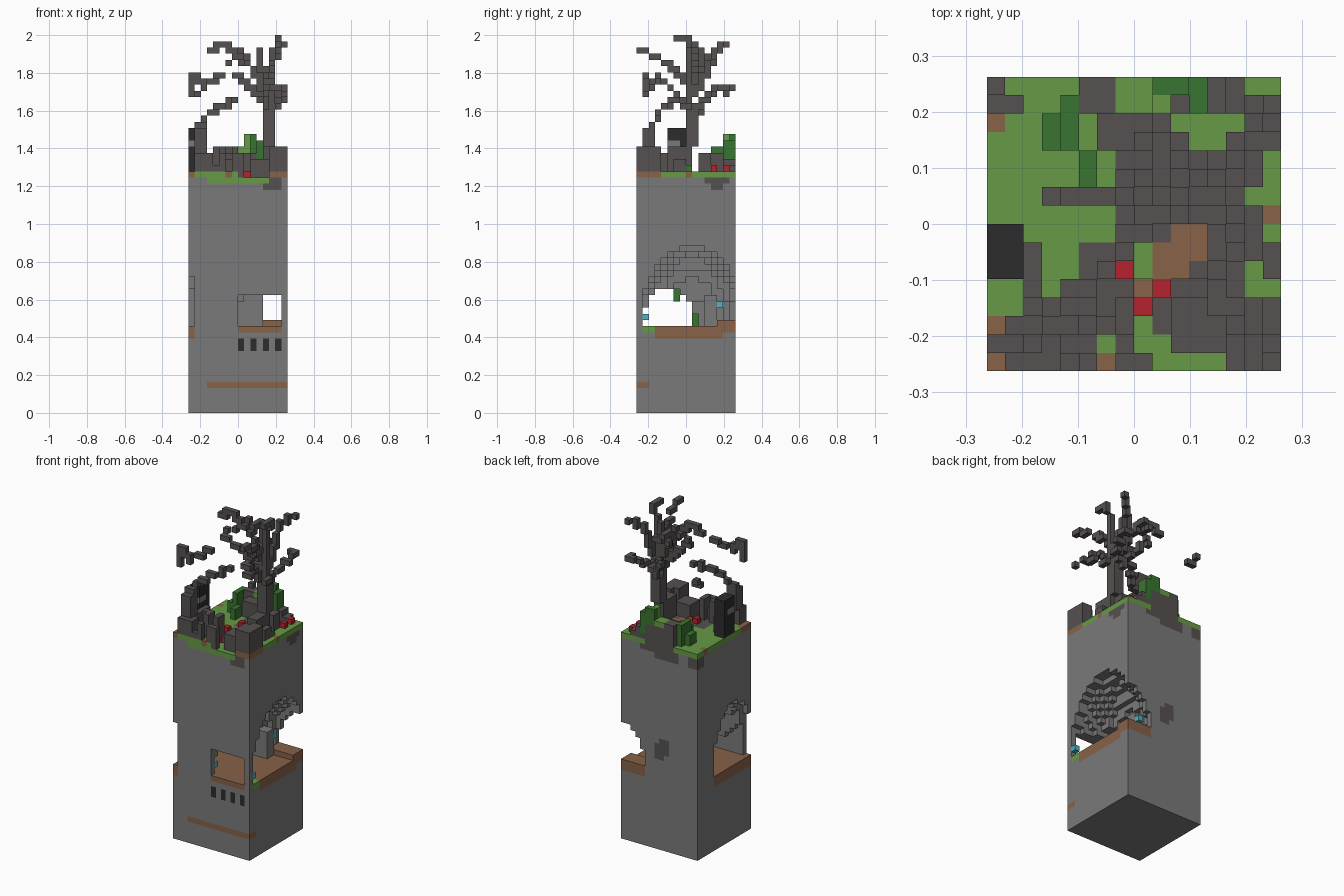
import bpy, bmesh, random
from itertools import product
from mathutils import Vector

if "Cube" in bpy.data.objects:
    bpy.data.objects.remove(bpy.data.objects["Cube"], do_unlink=True)

UNIT = 2 / 61      # block size
SIDE = 16          # blocks across
GROUND = 39        # first block layer above the turf
random.seed(4)

PALETTE = {
    "stone_grey": (122, 122, 122), "bark": (86, 81, 81), "grass_green": (102, 154, 69),
    "leaf_green": (58, 117, 49), "soil_brown": (135, 98, 72), "flower_red": (182, 34, 48),
    "charcoal": (44, 44, 44), "crystal_cyan": (80, 178, 196),
}
names = list(PALETTE)
materials = []


def linear(c):
    c /= 255
    return c / 12.92 if c < 0.04 else ((c + 0.055) / 1.055) ** 2.4


for name, rgb in PALETTE.items():
    mat = bpy.data.materials.new(name)
    mat.use_nodes = True
    colour = [linear(c) for c in rgb] + [1]
    mat.diffuse_color = colour
    mat.node_tree.nodes["Principled BSDF"].inputs["Base Color"].default_value = colour
    materials.append(mat)

blocks = {}        # cell -> (part, colour)


def cells(x, y, z):
    return product(range(*x), range(*y), range(*z))


def fill(part, colour, x, y, z):
    for cell in cells(x, y, z):
        blocks[cell] = (part, colour)


def paint(colour, x, y, z):
    for cell in cells(x, y, z):
        if cell in blocks:
            blocks[cell] = (blocks[cell][0], colour)


def carve(centre, radii, floor):
    """Remove an ellipsoid of blocks above the floor."""
    for cell in list(blocks):
        d = sum(((p + 0.5 - c) / r) ** 2 for p, c, r in zip(cell, centre, radii))
        if d < 1 and cell[2] >= floor:
            del blocks[cell]


def branch(part, *points):
    """Chain of blocks through the given cells."""
    for a, b in zip(points, points[1:]):
        a, b = Vector(a), Vector(b)
        steps = int(max(abs(v) for v in b - a) * 2) or 1
        for s in range(steps + 1):
            p = a.lerp(b, s / steps)
            cell = tuple(int(v + 0.5) for v in p)
            blocks.setdefault(cell, (part, "bark"))


FULL = (0, SIDE)
FLOOR = 14

# Stone column with cave, tunnel and doorway
fill("stone_column", "stone_grey", FULL, FULL, (0, GROUND - 1))
carve((16, 9, FLOOR), (8, 8.5, 13), FLOOR)
carve((0, 5, FLOOR), (2, 6.5, 12), FLOOR)
carve((0, 5.8, FLOOR), (9, 5, 12), FLOOR)
carve((8, 5.2, FLOOR), (90, 4.5, 6), FLOOR)
for cell in cells((8, 15), (0, 3), (FLOOR, FLOOR + 5)):
    blocks.pop(cell, None)

# Earth floor wherever the cave is open
for i, j in product(range(SIDE), repeat=2):
    if (i, j, FLOOR) not in blocks:
        paint("soil_brown", (i, i + 1), (j, j + 1), (FLOOR - (1 if j == 0 and i else 2), FLOOR))
paint("stone_grey", (15, 16), (0, 3), (12, 13))
paint("stone_grey", (11, 16), (14, 16), (12, 13))
fill("cave_ledge", "soil_brown", (11, 16), (13, 16), (FLOOR, FLOOR + 1))
fill("inner_wall", "stone_grey", (8, 12), (11, 13), (FLOOR, FLOOR + 5))

# Wall stripe, window slits and dark stains
paint("soil_brown", (3, 16), (0, 1), (4, 5))
paint("soil_brown", (15, 16), (0, 2), (4, 5))
for i in range(8, 16, 2):
    paint("charcoal", (i, i + 1), (0, 1), (10, 12))
paint("bark", (7, 9), (15, 16), (17, 20))
paint("bark", (6, 8), (15, 16), (18, 21))
paint("bark", (10, 15), (0, 1), (37, 38))
paint("bark", (12, 15), (0, 1), (36, 37))
paint("bark", (15, 16), (11, 15), (37, 38))
paint("bark", (15, 16), (12, 14), (36, 37))
paint("bark", (4, 12), (15, 16), (37, 38))
paint("bark", (4, 9), (15, 16), (36, 37))
paint("bark", (0, 2), (14, 16), (36, 38))

# Cave crystals and vines
fill("crystal", "crystal_cyan", (15, 16), (1, 2), (15, 16))
fill("crystal", "crystal_cyan", (11, 12), (13, 14), (17, 18))
fill("crystal", "crystal_cyan", (7, 8), (1, 2), (15, 16))
fill("vine", "leaf_green", (5, 6), (6, 7), (18, 20))
fill("vine", "leaf_green", (5, 6), (9, 10), (FLOOR, 18))
paint("grass_green", (14, 16), (1, 3), (13, FLOOR))

# Turf with bare patches, one step lower in the front dip
fill("turf", "grass_green", FULL, FULL, (GROUND - 1, GROUND))
paint("grass_green", (3, 13), (0, 1), (37, 38))
top = (GROUND - 1, GROUND)
paint("bark", (4, 8), (1, 4), top)
paint("bark", (5, 8), (4, 7), top)
paint("bark", (7, 11), (8, 13), top)
paint("bark", (11, 13), (8, 12), top)
paint("bark", (12, 14), (4, 8), top)
paint("bark", (9, 12), (4, 8), top)
paint("bark", (5, 11), (15, 16), top)
paint("grass_green", (6, 7), (1, 2), top)
for cell in cells((8, 13), (0, 5), top):
    del blocks[cell]
paint("grass_green", (8, 13), (0, 3), (37, 38))
paint("bark", (9, 13), (2, 5), (37, 38))
paint("soil_brown", (9, 11), (5, 7), top)
paint("soil_brown", (10, 12), (6, 8), top)
paint("soil_brown", (8, 9), (4, 5), (37, 38))
paint("soil_brown", (13, 16), (0, 4), top)
paint("soil_brown", (0, 1), (0, 3), top)
paint("soil_brown", (0, 1), (13, 14), top)
paint("soil_brown", (6, 7), (0, 1), top)
paint("soil_brown", (15, 16), (8, 9), top)

# Rocks: corner block, ragged front stumps, back ridge
fill("corner_rock", "bark", (13, 16), (0, 3), (GROUND, 43))
fill("corner_rock", "bark", (14, 16), (3, 4), (GROUND, 43))
fill("corner_rock", "bark", (10, 13), (1, 4), (GROUND - 1, 41))
for i, j in product(range(4, 9), range(0, 4)):
    if random.random() < 0.6 and (i, j) not in ((6, 0), (8, 3), (6, 1), (8, 1), (8, 2)):
        fill("stumps", "bark", (i, i + 1), (j, j + 1),
             (GROUND - (i > 7), GROUND + random.randint(1, 4)))
for i in (5, 7):
    fill("stumps", "bark", (i, i + 1), (2, 4), (GROUND, 43))
for i, height in zip(range(5, 14), (43, 43, 43, 43, 43, 42, 42, 41, 40)):
    fill("back_ridge", "bark", (i, i + 1), (14, 16), (GROUND, height))
fill("back_ridge", "bark", (6, 10), (12, 14), (GROUND, 42))
paint("grass_green", (7, 9), (14, 16), (42, 43))
fill("ridge_bush", "leaf_green", (9, 11), (15, 16), (42, 45))
fill("ridge_bush", "leaf_green", (11, 12), (14, 16), (40, 44))
fill("ridge_bush", "grass_green", (9, 10), (14, 15), (42, 45))

# Bushes and flowers
fill("bush", "leaf_green", (4, 5), (12, 15), (GROUND, 43))
fill("bush", "leaf_green", (3, 4), (12, 14), (GROUND, 41))
fill("bush", "leaf_green", (5, 6), (10, 12), (GROUND, 41))
fill("bush", "leaf_green", (14, 15), (8, 9), (GROUND, 40))
for i, j, k in ((8, 8, GROUND), (7, 5, GROUND), (9, 4, GROUND - 1), (8, 3, GROUND - 1),
                (14, 14, GROUND), (14, 12, GROUND)):
    fill("flowers", "flower_red", (i, i + 1), (j, j + 1), (k, k + 1))

# Dark pillar with a pale band
fill("pillar", "charcoal", (0, 2), (5, 8), (GROUND, 46))
fill("pillar", "stone_grey", (0, 2), (5, 7), (43, 44))
fill("pillar", "bark", (2, 3), (3, 7), (GROUND, 42))

# Main tree: trunk, roots, branches
fill("trunk", "bark", (12, 14), (8, 9), (GROUND, 52))
fill("trunk", "bark", (12, 14), (9, 10), (43, 48))
fill("roots", "bark", (12, 15), (6, 8), (GROUND, 41))
fill("roots", "bark", (12, 14), (5, 8), (GROUND, 43))
fill("roots", "bark", (12, 14), (10, 12), (GROUND, 42))
branch("branches", (13, 8, 51), (13, 8, 57), (14, 8, 60), (14, 6, 60))
branch("branches", (13, 9, 51), (13, 11, 55), (13, 12, 58), (15, 14, 59))
branch("branches", (12, 9, 51), (9, 9, 56), (7, 9, 57), (5, 9, 59), (3, 9, 58))
branch("branches", (12, 7, 53), (13, 4, 56), (14, 2, 57), (14, 0, 58))
branch("branches", (13, 9, 47), (10, 11, 51), (9, 13, 52))
branch("branches", (13, 8, 48), (14, 7, 49), (15, 5, 50))
branch("branches", (12, 8, 50), (9, 8, 52), (7, 7, 54))
branch("branches", (12, 8, 48), (12, 5, 52), (12, 3, 53), (13, 2, 52), (15, 1, 51))
branch("branches", (13, 9, 49), (14, 11, 50), (15, 13, 52), (14, 14, 52))
branch("branches", (9, 9, 56), (9, 11, 57), (8, 12, 56))
branch("branches", (12, 9, 53), (11, 10, 56), (11, 10, 58))
branch("branches", (7, 9, 57), (8, 10, 58), (6, 9, 56))

# Leaning dead tree at the front corner, and loose twigs
fill("leaning_tree", "bark", (1, 4), (0, 2), (GROUND, 42))
fill("leaning_tree", "bark", (1, 3), (1, 3), (42, 46))
branch("leaning_tree", (1, 2, 45), (3, 3, 48), (5, 4, 49), (7, 6, 50))
branch("loose_twigs", (0, 1, 51), (0, 1, 54), (2, 1, 52), (3, 2, 53), (5, 3, 54))
branch("loose_twigs", (0, 15, 52), (0, 14, 51), (1, 14, 51))

# Turn every part into a mesh of its exposed block faces
AXES = [Vector(v) for v in ((1, 0, 0), (0, 1, 0), (0, 0, 1))]
ORIGIN = Vector((SIDE / 2, SIDE / 2, 0))
for part in dict.fromkeys(p for p, _ in blocks.values()):
    bm = bmesh.new()
    corners = {}
    for cell, (owner, colour) in blocks.items():
        if owner != part:
            continue
        base = Vector(cell)
        for a, side in product(range(3), (0, 1)):
            normal, u, v = AXES[a], AXES[(a + 1) % 3], AXES[(a + 2) % 3]
            beside = base + normal * (1 if side else -1)
            if tuple(int(c) for c in beside) in blocks:
                continue
            p = base + normal * side
            ring = [tuple(q) for q in (p, p + u, p + u + v, p + v)]
            for q in ring:
                if q not in corners:
                    corners[q] = bm.verts.new((Vector(q) - ORIGIN) * UNIT)
            face = bm.faces.new([corners[q] for q in (ring if side else ring[::-1])])
            face.material_index = names.index(colour)
    mesh = bpy.data.meshes.new(part)
    bm.to_mesh(mesh)
    bm.free()
    for mat in materials:
        mesh.materials.append(mat)
    bpy.context.collection.objects.link(bpy.data.objects.new(part, mesh))
